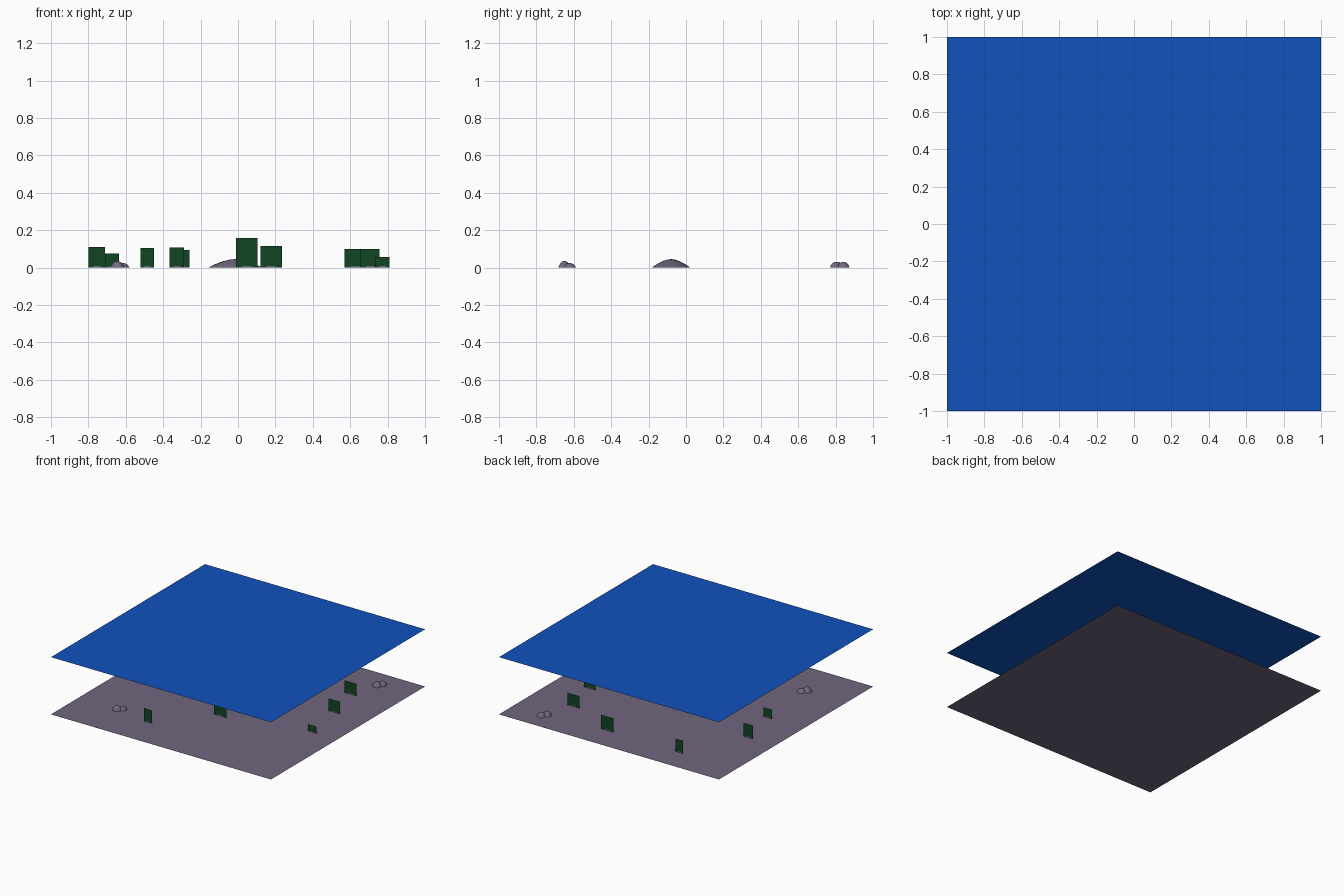
import bpy, bmesh, math

if "Cube" in bpy.data.objects:
    bpy.data.objects.remove(bpy.data.objects["Cube"])


def material(name, rgb):
    m = bpy.data.materials.new(name)
    m.diffuse_color = (*rgb, 1)
    m.use_nodes = True
    m.node_tree.nodes["Principled BSDF"].inputs["Base Color"].default_value = m.diffuse_color
    return m


WATER = material("water blue", (0.005, 0.085, 0.50))
SAND = material("seabed mauve", (0.165, 0.135, 0.21))
WEED = material("weed green", (0.005, 0.058, 0.016))


def add_object(name, bm, *mats):
    me = bpy.data.meshes.new(name)
    bm.to_mesh(me)
    bm.free()
    for m in mats:
        me.materials.append(m)
    ob = bpy.data.objects.new(name, me)
    bpy.context.collection.objects.link(ob)
    return ob


def sheet(name, z, mat):
    bm = bmesh.new()
    bmesh.ops.create_grid(bm, x_segments=1, y_segments=1, size=1)
    bmesh.ops.translate(bm, verts=bm.verts, vec=(0, 0, z))
    add_object(name, bm, mat)


def dome(bm, cx, cy, rx, ry, h, power, segs=16, rings=5):
    """Open-bottomed mound; power sets how steep the flank is."""
    previous = None
    for i in range(rings):
        t = 1 - i / rings
        z = h * (1 - t ** power)
        ring = [bm.verts.new((cx + rx * t * math.cos(2 * math.pi * k / segs),
                              cy + ry * t * math.sin(2 * math.pi * k / segs), z))
                for k in range(segs)]
        if previous:
            for k in range(segs):
                n = (k + 1) % segs
                bm.faces.new((previous[k], previous[n], ring[n], ring[k]))
        previous = ring
    tip = bm.verts.new((cx, cy, h))
    for k in range(segs):
        bm.faces.new((previous[k], previous[(k + 1) % segs], tip))


def rock(name, lobes):
    bm = bmesh.new()
    for lobe in lobes:
        dome(bm, *lobe)
    for f in bm.faces:
        f.smooth = True
    add_object(name, bm, SAND)


def weed(name, x0, x1, y, h):
    """Upright card with a small sand-coloured patch at its foot."""
    bm = bmesh.new()
    w, c = x1 - x0, (x0 + x1) / 2
    outline = [(x0, 0), (c - .3 * w, 0), (c - .2 * w, .008), (c + .2 * w, .008),
               (c + .3 * w, 0), (x1, 0), (x1, h), (x0, h)]
    v = [bm.verts.new((x, y, z)) for x, z in outline]
    bm.faces.new(v)
    bm.faces.new((v[1], v[4], v[3], v[2])).material_index = 1
    add_object(name, bm, WEED, SAND)


# Seabed and water surface
sheet("seabed", 0, SAND)
sheet("water_surface", 0.47, WATER)

# Mound and lumpy rocks
rock("sand_mound", [(-0.015, -0.08, 0.145, 0.103, 0.046, 1.7)])
rock("front_rock", [(-0.645, -0.65, 0.038, 0.033, 0.035, 2.5),
                    (-0.615, -0.622, 0.035, 0.034, 0.024, 3)])
rock("back_rock", [(0.70, 0.805, 0.036, 0.036, 0.031, 3),
                   (0.725, 0.842, 0.034, 0.033, 0.03, 3)])

# Weed cards: x from, x to, y, height
for i, card in enumerate([
        (-0.80, -0.71, 0.27, 0.11), (-0.71, -0.635, -0.10, 0.075),
        (-0.52, -0.45, 0.78, 0.105), (-0.365, -0.29, -0.70, 0.108),
        (-0.335, -0.26, -0.10, 0.095), (-0.01, 0.105, -0.30, 0.158),
        (0.12, 0.235, 0.77, 0.115), (0.57, 0.68, 0.57, 0.10),
        (0.655, 0.757, 0.24, 0.10), (0.735, 0.81, -0.14, 0.056)]):
    weed(f"weed_{i + 1}", *card)
